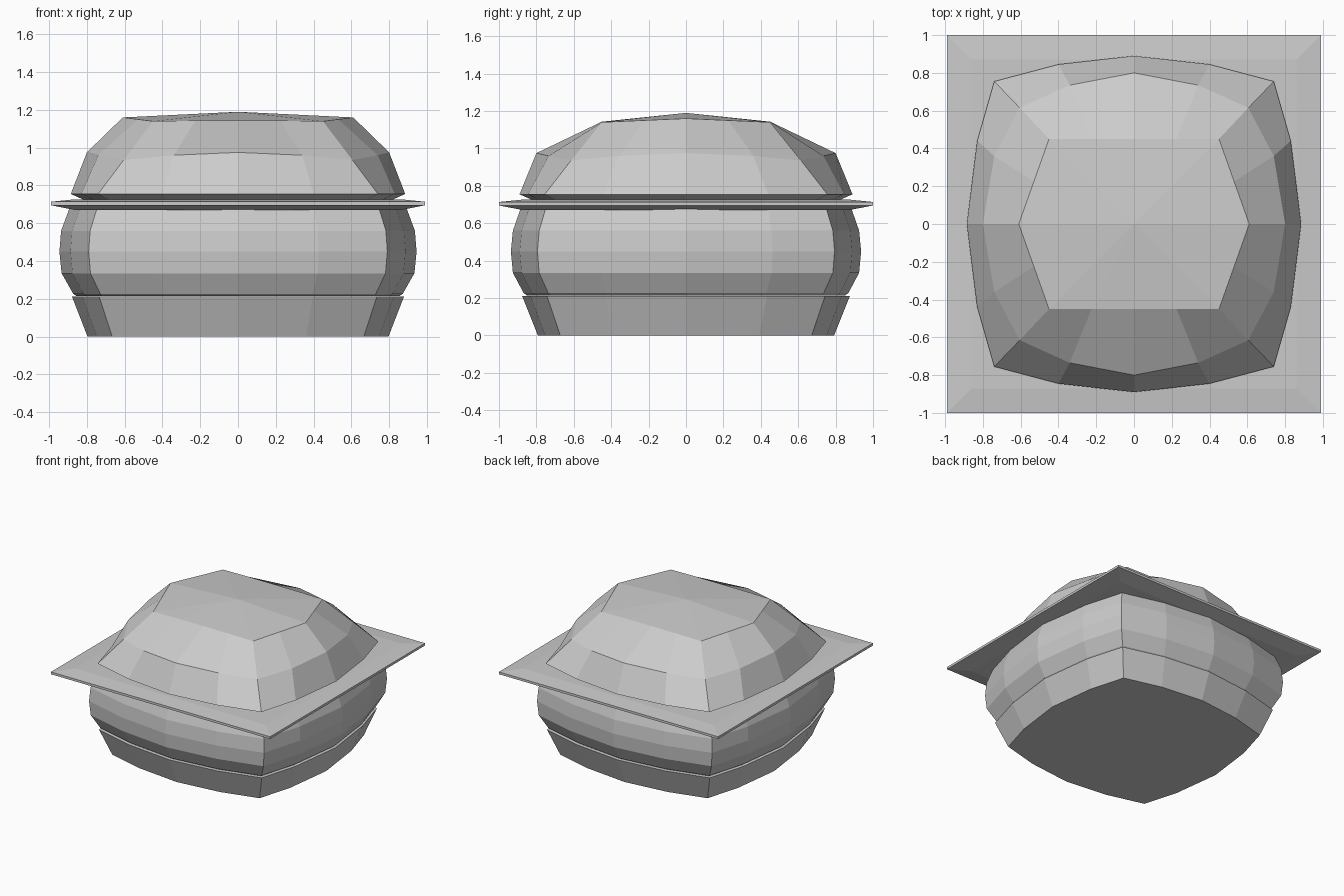
import bpy, bmesh

if "Cube" in bpy.data.objects:
    bpy.data.objects.remove(bpy.data.objects["Cube"])

# Rounded-square outline: one quarter, mirrored into 16 points
QUARTER = [(0.885, 0), (0.83, 0.44), (0.74, 0.755), (0.4, 0.845)]


def full_ring(q, top):
    """Rotate-mirror a quarter (side mid to just before top mid) into a full ring."""
    up = q + [top]
    left = [(-p[0], *p[1:]) for p in reversed(q)]
    half = up + left
    low = [(p[0], -p[1], *p[2:]) for p in reversed(half[1:-1])]
    return half + low


OUTLINE = full_ring(QUARTER, (0, 0.89))


def scaled(z, sx, sy=None):
    sy = sy or sx
    return [(x * sx, y * sy, z) for x, y in OUTLINE]


def loft(name, rings, apex=None):
    """Skin matching rings; cap the bottom flat, the top flat or to an apex."""
    bm = bmesh.new()
    loops = [[bm.verts.new(p) for p in r] for r in rings]
    n = len(rings[0])
    for a, b in zip(loops, loops[1:]):
        for i in range(n):
            j = (i + 1) % n
            bm.faces.new((a[i], a[j], b[j], b[i]))
    bm.faces.new(list(reversed(loops[0])))
    if apex:
        tip = bm.verts.new(apex)
        for i in range(n):
            bm.faces.new((loops[-1][i], loops[-1][(i + 1) % n], tip))
    else:
        bm.faces.new(loops[-1])
    bmesh.ops.recalc_face_normals(bm, faces=bm.faces)
    mesh = bpy.data.meshes.new(name)
    bm.to_mesh(mesh)
    bm.free()
    obj = bpy.data.objects.new(name, mesh)
    bpy.context.collection.objects.link(obj)
    return obj


# Bottom bun
loft("bottom_bun", [scaled(0, 0.9, 0.89), scaled(0.212, 0.993, 0.985)])

# Patty with bulging sides
loft("patty", [scaled(z, sx, sy) for z, sx, sy in [
    (0.214, 0.965, 0.955), (0.226, 0.985, 0.975), (0.335, 1.055, 1.04),
    (0.45, 1.068, 1.052), (0.56, 1.058, 1.04), (0.675, 1.01, 0.995)]])


# Cheese slice: thin square, slightly thicker toward the middle
def square(s, z):
    return [(0.99 * s, s, z), (-0.99 * s, s, z), (-0.99 * s, -s, z), (0.99 * s, -s, z)]


loft("cheese_slice", [square(0.87, 0.67), square(1, 0.695), square(1, 0.714), square(0.87, 0.727)])

# Top bun: rim, shoulder ring, six-sided crown rising to a low peak
shoulder = full_ring([(0.8, 0, 0.975), (0.74, 0.36, 0.96), (0.605, 0.615, 0.935),
                      (0.34, 0.735, 0.96)], (0, 0.8, 0.975))
crown = full_ring([(0.61, 0, 1.16), (0.53, 0.225, 1.15), (0.45, 0.45, 1.14),
                   (0.225, 0.45, 1.143)], (0, 0.45, 1.143))
loft("top_bun", [scaled(0.727, 0.93), scaled(0.755, 1), shoulder, crown], (0, 0, 1.19))
